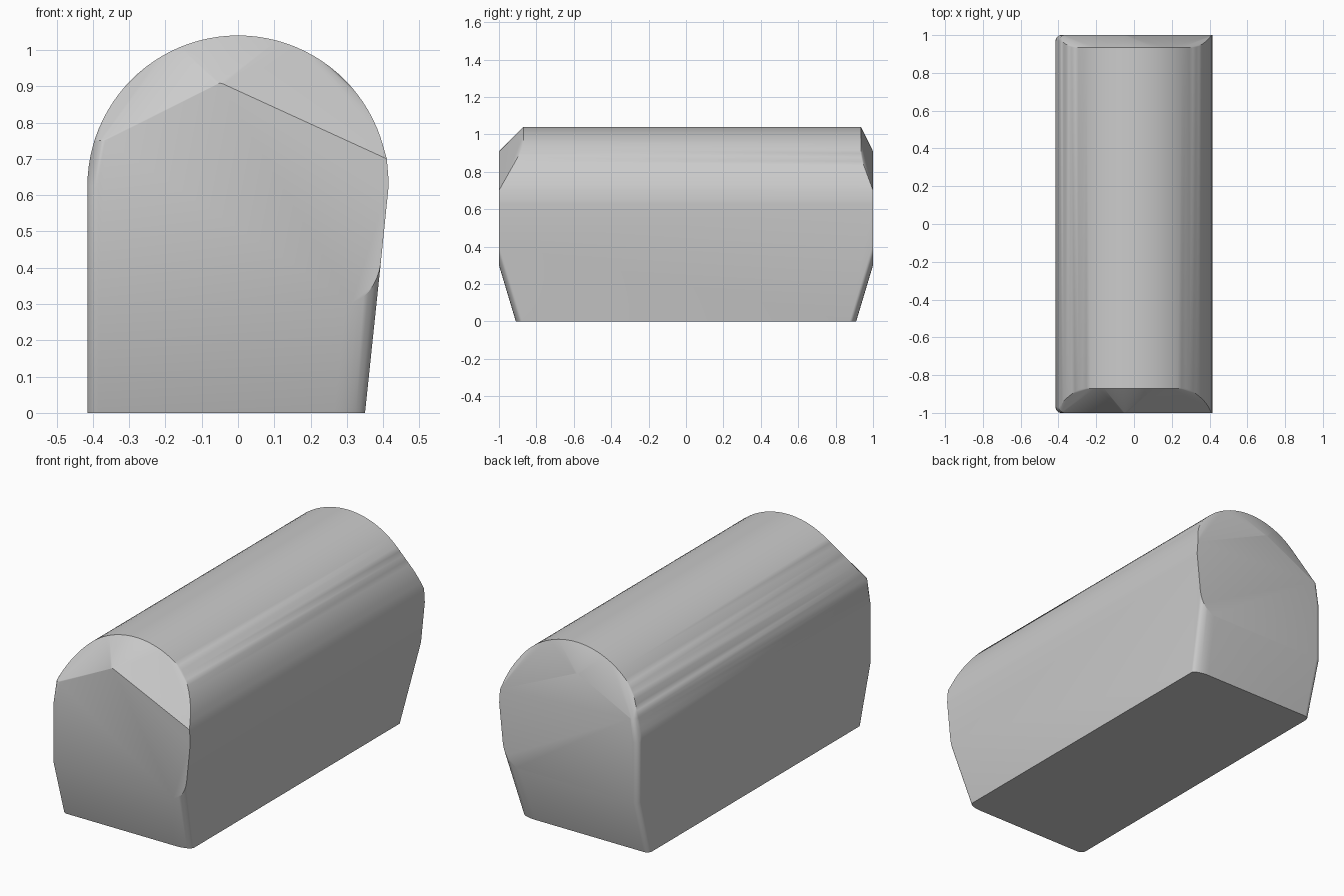
import bpy
import bmesh
from math import sin, cos, pi, radians, sqrt

if "Cube" in bpy.data.objects:
    bpy.data.objects.remove(bpy.data.objects["Cube"], do_unlink=True)

RADIUS, SPRING = 0.415, 0.625      # arched crown
TAPER, KNEE = 0.3, 0.3             # undercut below the end faces
ROUND = 0.03                       # left vertical corners
FILLET_X, FILLET_Y = 0.085, 0.035  # lower right corners
STEPS = 8


def quarter():
    return [i / STEPS * pi / 2 for i in range(STEPS + 1)]


def end_points(side, inset, shoulder):
    """Outline points of one end; side is -1 for front, 1 for back."""
    pts = []

    # arched crown, set back at the top and running out at the shoulders
    for i in range(49):
        a = pi * i / 48
        x, z = RADIUS * cos(a), SPRING + RADIUS * sin(a)
        k = min(max((z - 0.7) / (shoulder - 0.7), 0), 1)
        back = inset * k
        if x < 0:
            back = max(back, ROUND)
        pts.append((x, 1 - back, z))

    # gabled top of the flat end face
    pts += [(0.41, 1, 0.7), (-0.04, 1, 0.906), (-0.05, 1, 0.909), (-0.06, 1, 0.905)]

    # rounded left corner
    for z in (0, KNEE, SPRING, 0.75):
        edge = -sqrt(RADIUS ** 2 - max(z - SPRING, 0) ** 2)
        face = 1 - TAPER * max(KNEE - z, 0)
        for t in quarter():
            pts.append((edge + ROUND * (1 - cos(t)), face - ROUND * (1 - sin(t)), z))

    # lower right fillet, fading out on the end face
    for t in quarter():
        drop = FILLET_Y * (1 - sin(t))
        for z in (0, KNEE + drop / TAPER):
            x = 0.35 + 0.105 * z - FILLET_X * (1 - cos(t))
            pts.append((x, 1 + TAPER * (z - KNEE) - drop, z))

    return [(x, side * y, z) for x, y, z in pts]


# loaf body
bm = bmesh.new()
for p in end_points(-1, 0.13, 0.93) + end_points(1, 0.065, 0.876):
    bm.verts.new(p)
bmesh.ops.remove_doubles(bm, verts=bm.verts, dist=0.0005)
hull = bmesh.ops.convex_hull(bm, input=bm.verts)
spare = {v for v in hull["geom_interior"] + hull["geom_unused"]
         if isinstance(v, bmesh.types.BMVert)}
bmesh.ops.delete(bm, geom=list(spare), context='VERTS')
bmesh.ops.dissolve_limit(bm, angle_limit=radians(0.5), verts=bm.verts, edges=bm.edges)
bmesh.ops.recalc_face_normals(bm, faces=bm.faces)

mesh = bpy.data.meshes.new("loaf_body")
bm.to_mesh(mesh)
bm.free()
loaf = bpy.data.objects.new("loaf_body", mesh)
bpy.context.collection.objects.link(loaf)
bpy.context.view_layer.objects.active = loaf
loaf.select_set(True)
bpy.ops.object.shade_smooth_by_angle(angle=radians(25))
